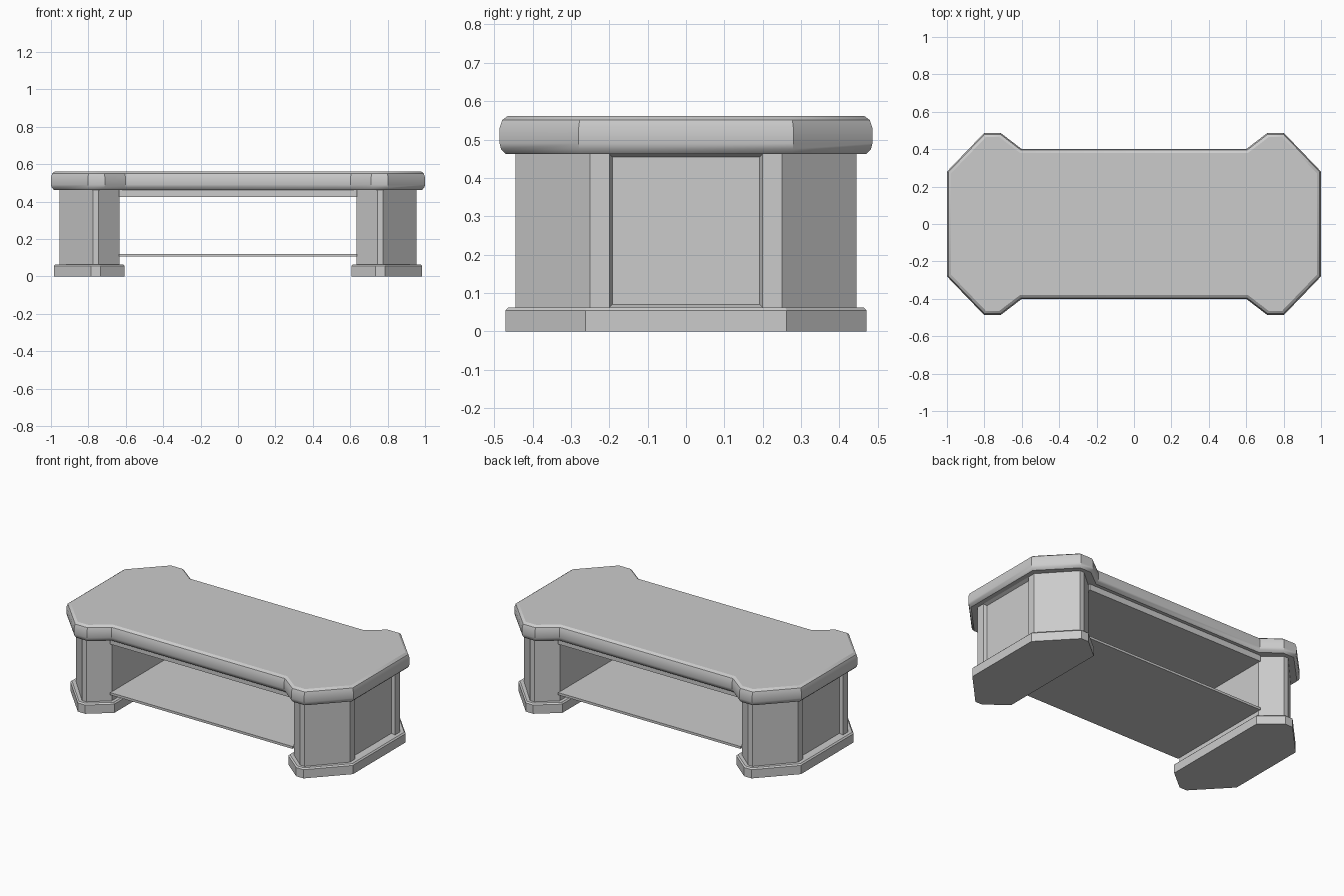
import bpy, bmesh
from mathutils import Vector

if "Cube" in bpy.data.objects:
    bpy.data.objects.remove(bpy.data.objects["Cube"])


def inset(points, d):
    """Mitred inward offset of a counter-clockwise outline."""
    out = []
    for i, p in enumerate(points):
        p = Vector(p)
        a = (p - Vector(points[i - 1])).normalized()
        b = (Vector(points[(i + 1) % len(points)]) - p).normalized()
        na, nb = Vector((-a.y, a.x)), Vector((-b.y, b.x))
        out.append(p + (na + nb) * d / (1 + na.dot(nb)))
    return out


def loft(name, outline, profile, panel=False, mirror=False, smooth=False):
    """Stack inset copies of an outline; profile is (inset, z) pairs."""
    bm = bmesh.new()
    rings = [[bm.verts.new((p.x, p.y, z)) for p in inset(outline, d)]
             for d, z in profile]
    n = len(outline)
    for lo, hi in zip(rings, rings[1:]):
        for i in range(n):
            j = (i + 1) % n
            bm.faces.new((lo[i], lo[j], hi[j], hi[i]))
    bm.faces.new(rings[0][::-1])
    bm.faces.new(rings[-1])
    bm.normal_update()
    if panel:  # sunken panel in the outer end face
        face = [f for f in bm.faces if f.normal.x > 0.9
                and abs(f.calc_center_median().y) < 0.01]
        bmesh.ops.inset_region(bm, faces=face, thickness=0.012, depth=-0.02)
    mesh = bpy.data.meshes.new(name)
    bm.to_mesh(mesh)
    bm.free()
    ob = bpy.data.objects.new(name, mesh)
    bpy.context.collection.objects.link(ob)
    if mirror:
        ob.modifiers.new("Mirror", 'MIRROR').use_axis[0] = True
    if smooth:
        bpy.ops.object.select_all(action='DESELECT')
        ob.select_set(True)
        bpy.context.view_layer.objects.active = ob
        bpy.ops.object.shade_smooth_by_angle(angle=0.6)
    return ob


def symmetric_y(half):
    """Close a half outline (y > 0) with its reflection, counter-clockwise."""
    return [(x, -y) for x, y in reversed(half)] + half


def rect(x, y):
    return [(-x, -y), (x, -y), (x, y), (-x, y)]


# table top with rounded edge
corner = [(1.0, 0.28), (0.802, 0.486), (0.712, 0.486), (0.602, 0.402)]
half_top = corner + [(-x, y) for x, y in reversed(corner)]
loft("table_top", symmetric_y(half_top),
     [(0.015, 0.463), (0.004, 0.475), (0, 0.49), (0, 0.53),
      (0.007, 0.551), (0.022, 0.562)], smooth=True)

# pedestal bodies with sunken end panels
loft("pedestals",
     symmetric_y([(0.955, 0.2), (0.955, 0.25), (0.776, 0.445),
                  (0.745, 0.445), (0.634, 0.35)]),
     [(0, 0.062), (0, 0.463)], panel=True, mirror=True)

# plinths under the pedestals
loft("plinths",
     symmetric_y([(0.985, 0.262), (0.787, 0.471), (0.735, 0.471),
                  (0.606, 0.365)]),
     [(0, 0), (0, 0.055), (0.008, 0.063)], mirror=True)

# apron beneath the top and the low shelf
loft("apron", rect(0.635, 0.365), [(0, 0.425), (0, 0.463)])
loft("shelf", rect(0.635, 0.365), [(0, 0.105), (0, 0.12)])
